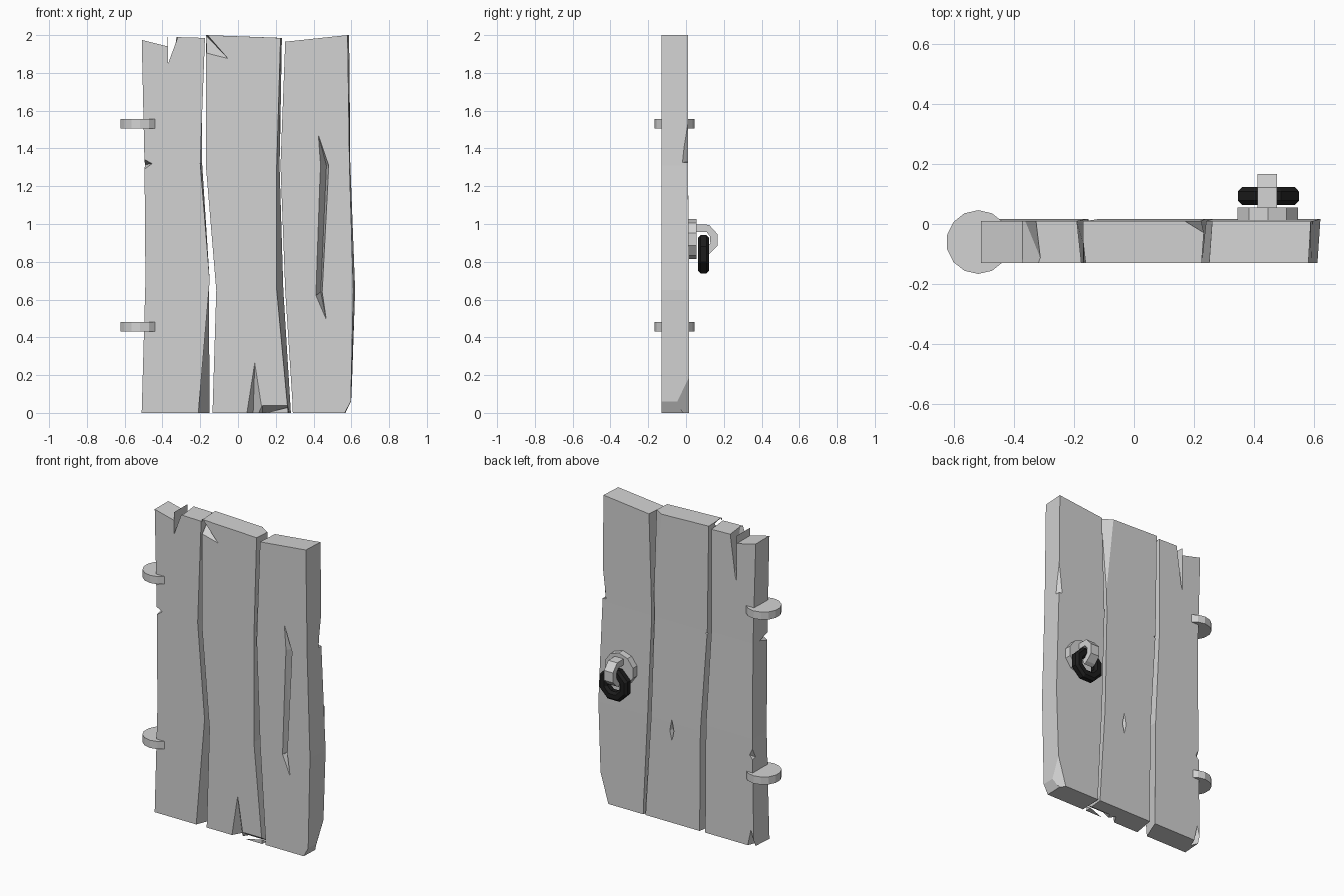
import bpy, bmesh, math
from mathutils import Vector, Matrix

cube = bpy.data.objects.get("Cube")
if cube:
    bpy.data.objects.remove(cube, do_unlink=True)


def material(name, value):
    m = bpy.data.materials.new(name)
    m.use_nodes = True
    color = (value, value, value, 1)
    m.diffuse_color = color
    m.node_tree.nodes["Principled BSDF"].inputs["Base Color"].default_value = color
    return m


GREY = material("weathered grey", 0.65)
BLACK = material("black iron", 0.012)


def add(name, bm, mat):
    bmesh.ops.recalc_face_normals(bm, faces=bm.faces)
    mesh = bpy.data.meshes.new(name)
    bm.to_mesh(mesh)
    bm.free()
    mesh.materials.append(mat)
    ob = bpy.data.objects.new(name, mesh)
    bpy.context.collection.objects.link(ob)
    return ob


def hull(points):
    bm = bmesh.new()
    for p in points:
        bm.verts.new(p)
    res = bmesh.ops.convex_hull(bm, input=bm.verts)
    loose = {v for v in res["geom_interior"] if isinstance(v, bmesh.types.BMVert)}
    bmesh.ops.delete(bm, geom=list(loose), context="VERTS")
    return bm


def plank(name, rows, top_slope):
    """Loft rows of (z, front left, front right, back left, back right)."""
    bm = bmesh.new()
    rings = []
    for i, (z, fl, fr, bl, br) in enumerate(rows):
        dz = top_slope if i == len(rows) - 1 else 0
        back = 0.017 if z < 1.2 else 0.01
        rings.append([bm.verts.new(p) for p in (
            (fl, -0.13, z), (fr, -0.13, z + dz), (br, back, z + dz), (bl, back, z))])
    for a, b in zip(rings, rings[1:]):
        for k in range(4):
            n = (k + 1) % 4
            bm.faces.new((a[k], a[n], b[n], b[k]))
    bm.faces.new(rings[0][::-1])
    bm.faces.new(rings[-1])
    return add(name, bm, GREY)


def chip(target, *points):
    """Carve a faceted chip, given by its corner points, out of a plank."""
    cutter = add("chip_cutter", hull(points), GREY)
    cutter.hide_render = True
    mod = target.modifiers.new("chip", "BOOLEAN")
    mod.operation = "DIFFERENCE"
    mod.solver = "EXACT"
    mod.object = cutter
    bpy.context.view_layer.objects.active = target
    bpy.ops.object.modifier_apply(modifier=mod.name)
    bpy.data.objects.remove(cutter, do_unlink=True)


F, B = -0.14, 0.03   # just outside the front and back of the planks

# Hinge-side plank
right_plank = plank("right_plank", [
    (0, -.51, -.21, -.50, -.15),
    (.7, -.49, -.15, -.49, -.155),
    (1.32, -.495, -.20, -.49, -.19),
    (1.995, -.51, -.175, -.51, -.19)], -.01)
chip(right_plank, *[(x, y, z) for y in (-.2, .1) for x, z in
                    ((-.6, 1.997), (-.372, 1.94), (-.372, 2.1), (-.6, 2.1))])
chip(right_plank, (-.372, F, 2.05), (-.30, F, 2.05), (-.37, F, 1.86),
     (-.372, B, 2.05), (-.32, B, 2.05), (-.37, B, 1.68))
chip(right_plank, (-.45, F, 1.32), (-.52, F, 1.36), (-.52, F, 1.27), (-.52, 0, 1.31))
chip(right_plank, (-.46, B, .6), (-.52, B, .72), (-.52, B, .53), (-.52, -.05, .55))
chip(right_plank, (-.48, B, .13), (-.52, B, -.01), (-.45, B, -.01), (-.48, -.05, -.01))

# Middle plank
middle_plank = plank("middle_plank", [
    (0, -.135, .265, -.11, .28),
    (.65, -.115, .205, -.115, .24),
    (1.31, -.17, .205, -.16, .22),
    (2, -.168, .225, -.17, .235)], -.015)
chip(middle_plank, (-.16, F, 2), (-.04, F, 1.862), (-.19, F, 1.9), (-.19, -.03, 2.02))
chip(middle_plank, (.13, B, 2.05), (.3, B, 2.05), (.3, -.075, 2.05), (.21, B, 1.3), (.3, B, 1.28))
chip(middle_plank, (-.12, B, 1.3), (-.2, B, 1.34), (-.2, B, 1.25), (-.2, -.03, 1.29))
chip(middle_plank, (.09, B, .7), (.09, B, .51), (.07, B, .6), (.11, B, .6), (.09, -.02, .6))
chip(middle_plank, (.08, F, -.01), (.13, F, .045), (.3, F, .045), (.3, -.06, -.01), (.13, -.06, -.01))
chip(middle_plank, (.09, F, .31), (.04, F, -.01), (.14, F, -.01), (.08, -.07, -.01))

# Handle-side plank
left_plank = plank("left_plank", [
    (0, .29, .565, .295, .57),
    (.06, .288, .597, .295, .6),
    (.65, .25, .61, .265, .62),
    (1.31, .225, .59, .24, .595),
    (1.965, .25, .58, .26, .588)], .035)
chip(left_plank, (.6, B, 1.72), (.555, B, 1.33), (.65, B, 1.32), (.65, -.09, 1.32), (.65, -.07, 1.52))
chip(left_plank, (.63, B, .3), (.535, B, -.02), (.66, B, -.02), (.6, -.06, .04), (.66, -.1, -.02))
chip(left_plank, (.2, B, 1.84), (.2, B, 2.03), (.32, B, 2.03), (.22, -.07, 2.03))

# Long crack in the front of the handle-side plank
upper = [(.432, F, 1.31), (.482, F, 1.31), (.468, -.07, 1.31)]
lower = [(.408, F, .62), (.447, F, .64), (.438, -.07, .64)]
chip(left_plank, (.418, F, 1.5), *upper)
chip(left_plank, *upper, *lower)
chip(left_plank, *lower, (.472, F, .47))


def disc(name, center, radius, depth, sides, axis):
    bm = bmesh.new()
    rot = Matrix.Rotation(math.pi / 2, 4, "X") if axis == "Y" else Matrix()
    bmesh.ops.create_cone(bm, cap_ends=True, segments=sides, radius1=radius, radius2=radius,
                          depth=depth, matrix=Matrix.Translation(center) @ rot)
    return add(name, bm, GREY)


# Hinge discs wrapping the plank edge
for label, z in (("lower", .455), ("upper", 1.53)):
    disc(label + "_hinge", (-.518, -.06, z), .106, .05, 14, "Z")

# Handle mounting plate
disc("handle_plate", (.445, .033, .92), .106, .045, 10, "Y")


def sweep(name, path, half, closed, mat, across):
    """Sweep a square or octagonal section along a path of points."""
    bm = bmesh.new()
    rings = []
    n = len(path)
    for i, p in enumerate(path):
        before = path[i - 1] if closed or i else p
        after = path[(i + 1) % n] if closed or i < n - 1 else p
        side = (after - before).normalized().cross(across)
        rings.append([bm.verts.new(p + side * u * half[0] + across * w * half[1])
                      for u, w in ((-1, -.5), (-.5, -1), (.5, -1), (1, -.5),
                                   (1, .5), (.5, 1), (-.5, 1), (-1, .5))]
                     if closed else
                     [bm.verts.new(p + side * u * half[0] + across * w * half[1])
                      for u, w in ((-1, -1), (1, -1), (1, 1), (-1, 1))])
    pairs = list(zip(rings, rings[1:])) + ([(rings[-1], rings[0])] if closed else [])
    for a, b in pairs:
        m = len(a)
        for k in range(m):
            bm.faces.new((a[k], a[(k + 1) % m], b[(k + 1) % m], b[k]))
    if not closed:
        bm.faces.new(rings[0])
        bm.faces.new(rings[-1])
    return add(name, bm, mat)


# Bent staple and hanging ring
hook = [Vector((.443, y, z)) for y, z in
        ((.04, .977), (.115, .977), (.147, .94), (.147, .89), (.115, .86), (.095, .85))]
sweep("handle_staple", hook, (.02, .032), False, GREY, Vector((1, 0, 0)))
ring = [Vector((.447 + .079 * math.cos(a), .093, .84 + .079 * math.sin(a)))
        for a in (math.pi * (i + .5) / 4 for i in range(8))]
sweep("handle_ring", ring, (.031, .03), True, BLACK, Vector((0, 1, 0)))
